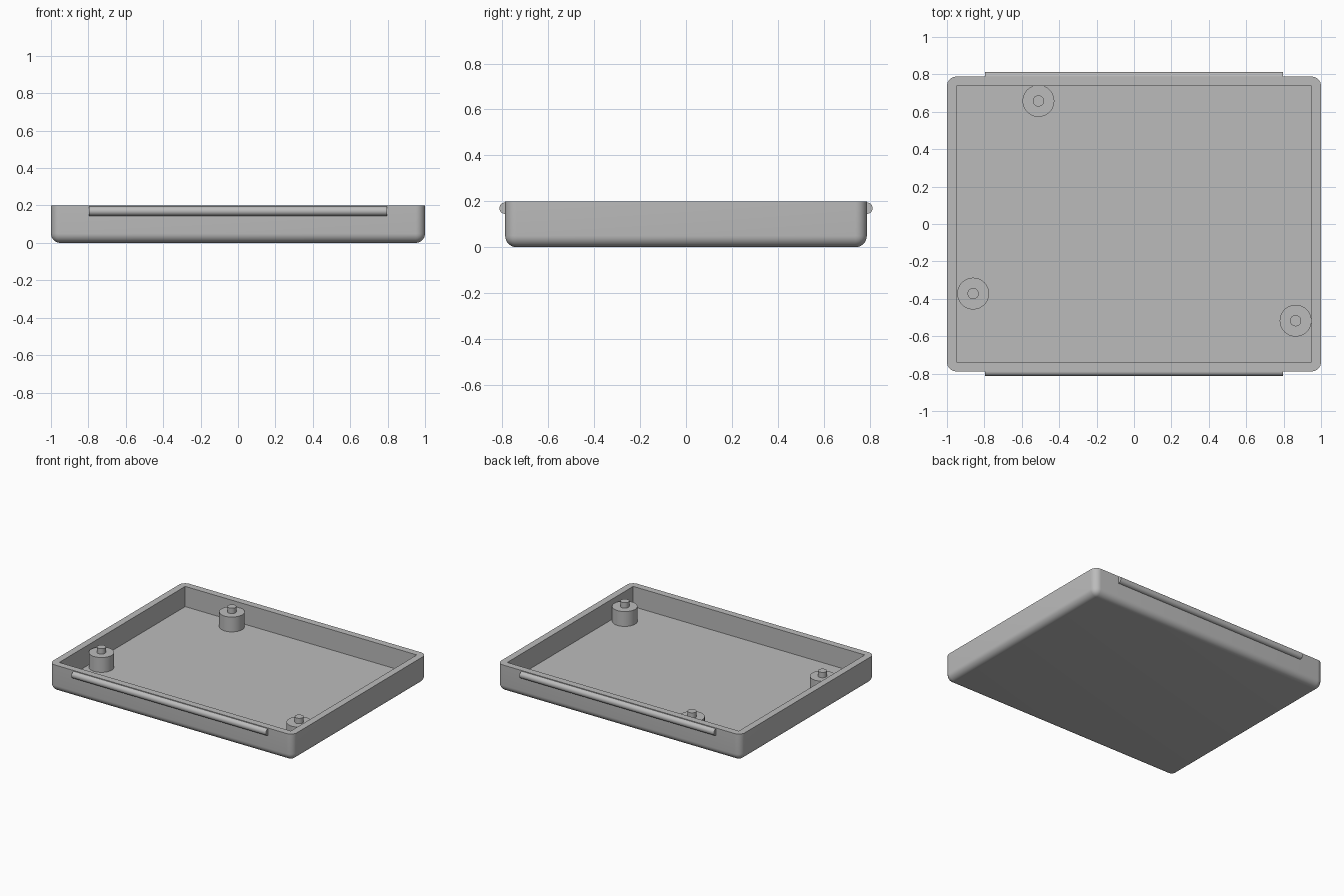
import bpy
import bmesh
from math import radians
from mathutils import Matrix, Vector

cube = bpy.data.objects.get("Cube")
if cube:
    bpy.data.objects.remove(cube, do_unlink=True)

HALF_X, HALF_Y, HEIGHT = 1.0, 0.788, 0.2
WALL = 0.05
FLOOR = 0.05

grey = bpy.data.materials.new("plain grey")
grey.use_nodes = True
color = (0.5, 0.5, 0.5, 1)
grey.diffuse_color = color
grey.node_tree.nodes["Principled BSDF"].inputs["Base Color"].default_value = color


def finish(name, bm):
    mesh = bpy.data.meshes.new(name)
    bm.to_mesh(mesh)
    bm.free()
    mesh.materials.append(grey)
    obj = bpy.data.objects.new(name, mesh)
    bpy.context.collection.objects.link(obj)
    return obj


def smooth(obj):
    bpy.ops.object.select_all(action="DESELECT")
    obj.select_set(True)
    bpy.context.view_layer.objects.active = obj
    bpy.ops.object.shade_smooth_by_angle(angle=radians(35))


def box(half_x, half_y, bottom, top):
    bm = bmesh.new()
    bmesh.ops.create_cube(bm, size=1)
    size = Vector((2 * half_x, 2 * half_y, top - bottom))
    bmesh.ops.scale(bm, vec=size, verts=bm.verts)
    bmesh.ops.translate(bm, vec=(0, 0, (top + bottom) / 2), verts=bm.verts)
    return bm


def add_cylinder(bm, radius, length, matrix, sides=48):
    bmesh.ops.create_cone(bm, cap_ends=True, segments=sides, radius1=radius,
                          radius2=radius, depth=length, matrix=matrix)


# Tray: block rounded on every edge except the rim
bm = box(HALF_X, HALF_Y, 0, HEIGHT)
rounded = [e for e in bm.edges if any(v.co.z < HEIGHT / 2 for v in e.verts)]
bmesh.ops.bevel(bm, geom=rounded, offset=0.05, offset_type="OFFSET",
                segments=8, profile=0.5, affect="EDGES")
tray = finish("tray", bm)

# Square-cornered hollow
cutter = finish("hollow_cutter", box(HALF_X - WALL, HALF_Y - WALL, FLOOR, HEIGHT + 0.1))
cutter.hide_render = True
cut = tray.modifiers.new("hollow", "BOOLEAN")
cut.operation = "DIFFERENCE"
cut.solver = "EXACT"
cut.object = cutter
bpy.context.view_layer.objects.active = tray
bpy.ops.object.modifier_apply(modifier=cut.name)
bpy.data.objects.remove(cutter, do_unlink=True)
smooth(tray)

# Snap ridges along the front and back walls
for name, side in (("front_ridge", -1), ("back_ridge", 1)):
    bm = bmesh.new()
    place = Matrix.Translation((0, side * HALF_Y, 0.17)) @ Matrix.Rotation(radians(90), 4, "Y")
    add_cylinder(bm, 0.025, 1.594, place, 32)
    smooth(finish(name, bm))

# Standoff posts, each with a locating pin
posts = {"back_post": (-0.511, 0.658), "right_post": (-0.86, -0.372), "left_post": (0.864, -0.517)}
for name, (x, y) in posts.items():
    for part, radius, bottom, top in ((name, 0.085, FLOOR - 0.01, 0.16),
                                      (name + "_pin", 0.03, 0.15, HEIGHT)):
        bm = bmesh.new()
        add_cylinder(bm, radius, top - bottom, Matrix.Translation((x, y, (bottom + top) / 2)))
        smooth(finish(part, bm))
